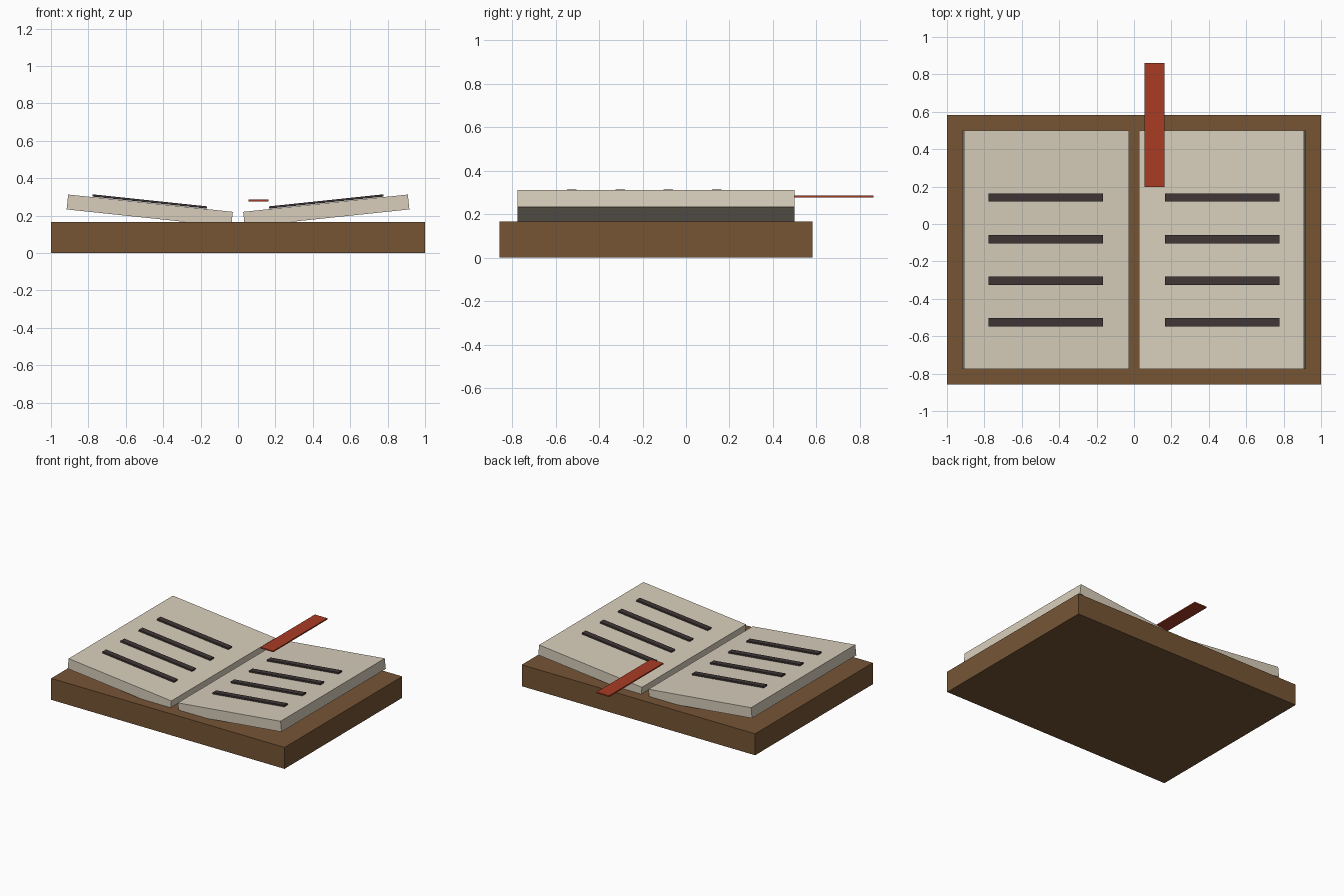
import bpy
import math

if "Cube" in bpy.data.objects:
    bpy.data.objects.remove(bpy.data.objects["Cube"])


def material(name, rgb):
    """Flat colour given as 0-255 sRGB, stored as linear."""
    lin = [((c / 255 + 0.055) / 1.055) ** 2.4 for c in rgb]
    m = bpy.data.materials.new(name)
    m.diffuse_color = (*lin, 1)
    m.use_nodes = True
    m.node_tree.nodes["Principled BSDF"].inputs["Base Color"].default_value = m.diffuse_color
    return m


def box(name, size, centre, mat, tilt=0.0):
    bpy.ops.mesh.primitive_cube_add(size=1, location=centre, rotation=(0, tilt, 0))
    ob = bpy.context.object
    ob.name = name
    ob.scale = size
    bpy.ops.object.transform_apply(location=False, rotation=False, scale=True)
    ob.data.materials.append(mat)
    return ob


leather = material("brown leather", (118, 85, 53))
paper = material("cream paper", (216, 206, 187))
ink = material("dark ink", (64, 54, 54))
red = material("red ribbon", (170, 60, 37))

TILT = math.radians(6)

# Thick cover slab
box("cover", (2, 1.44, 0.166), (0, -0.138, 0.083), leather)

# Page blocks rising outward from the spine, each with four lines of writing
for side, label in ((-1, "left"), (1, "right")):
    box(f"{label}_pages", (0.885, 1.276, 0.08), (side * 0.472, -0.138, 0.2265),
        paper, -side * TILT)
    for i in range(4):
        box(f"{label}_text_line_{i + 1}", (0.616, 0.044, 0.012),
            (side * 0.472, 0.141 - i * 0.222, 0.2755), ink, -side * TILT)

# Bookmark ribbon sticking out past the back edge
box("bookmark", (0.108, 0.664, 0.01), (0.109, 0.53, 0.281), red)
